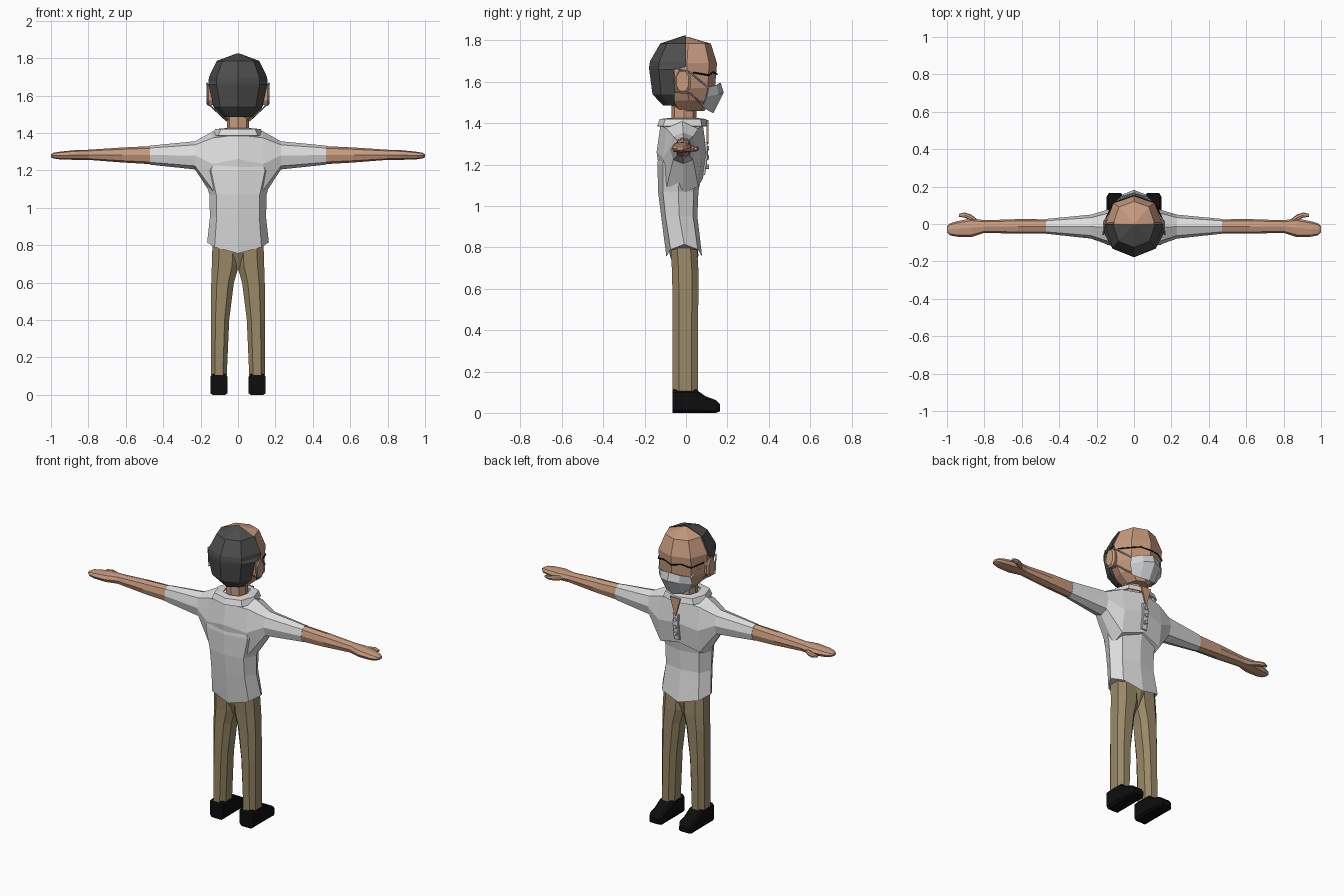
import bpy, bmesh, math
from mathutils import Vector

if "Cube" in bpy.data.objects:
    bpy.data.objects.remove(bpy.data.objects["Cube"])


def material(name, rgb):
    m = bpy.data.materials.new(name)
    m.diffuse_color = (*rgb, 1)
    m.use_nodes = True
    m.node_tree.nodes["Principled BSDF"].inputs["Base Color"].default_value = m.diffuse_color
    return m


SKIN = material("skin", (0.58, 0.33, 0.21))
HAIR = material("dark_grey_hair", (0.075, 0.075, 0.075))
SHIRT = material("white_shirt", (0.74, 0.74, 0.74))
MASK = material("mask_grey", (0.62, 0.64, 0.66))
PANTS = material("khaki", (0.32, 0.25, 0.135))
BLACK = material("black", (0.004, 0.004, 0.004))


def octagon(d):
    return [(1, 0), (d, d), (0, 1), (-d, d), (-1, 0), (-d, -d), (0, -1), (d, -d)]


def chamfered(c):
    return [(1, c), (c, 1), (-c, 1), (-1, c), (-1, -c), (-c, -1), (c, -1), (1, -c)]


def section(axis, pos, a0, a1, b0, b1, shape):
    """Cross-section across one axis, filling the box a0..a1, b0..b1."""
    pts = []
    for u, v in shape:
        p = [(a0 + a1) / 2 + u * (a1 - a0) / 2, (b0 + b1) / 2 + v * (b1 - b0) / 2]
        p.insert(axis, pos)
        pts.append(Vector(p))
    return pts


def finish(ob, mat, mirror=False, thickness=0):
    bpy.context.collection.objects.link(ob)
    ob.data.materials.append(mat)
    if thickness:
        s = ob.modifiers.new("thickness", 'SOLIDIFY')
        s.thickness = thickness
        s.offset = 0
    if mirror:
        m = ob.modifiers.new("mirror", 'MIRROR')
        m.use_mirror_merge = False
    return ob


def loft(name, rings, mat, mirror=False, caps=True, closed=True, thickness=0):
    bm = bmesh.new()
    vs = [[bm.verts.new(p) for p in r] for r in rings]
    n = len(rings[0])
    for r, s in zip(vs, vs[1:]):
        for i in range(n if closed else n - 1):
            j = (i + 1) % n
            bm.faces.new((r[i], r[j], s[j], s[i]))
    if caps:
        bm.faces.new(vs[0])
        bm.faces.new(vs[-1])
    bmesh.ops.recalc_face_normals(bm, faces=bm.faces[:])
    me = bpy.data.meshes.new(name)
    bm.to_mesh(me)
    bm.free()
    return finish(bpy.data.objects.new(name, me), mat, mirror, thickness)


def cord(name, pts, r, mat, mirror=False):
    cu = bpy.data.curves.new(name, 'CURVE')
    cu.dimensions = '3D'
    cu.bevel_depth = r
    cu.bevel_resolution = 0
    cu.use_fill_caps = True
    sp = cu.splines.new('POLY')
    sp.points.add(len(pts) - 1)
    for q, p in zip(sp.points, pts):
        q.co = (*p, 1)
    return finish(bpy.data.objects.new(name, cu), mat, mirror)


# Head: z, half width, back, front
head = [(1.46, .06, -.05, .09), (1.51, .115, -.09, .12), (1.57, .145, -.13, .14),
        (1.69, .15, -.14, .15), (1.785, .108, -.10, .12), (1.818, .008, -.008, .008)]
loft("head", [section(2, z, -w, w, a, b, octagon(.74)) for z, w, a, b in head], SKIN)

# Hair shell over the back half: z, half width, back, front edge
hair = [(1.485, .075, -.11, -.055), (1.54, .13, -.162, -.055), (1.66, .157, -.178, -.055),
        (1.675, .158, -.178, 0), (1.70, .155, -.174, 0), (1.785, .114, -.125, 0), (1.824, .01, -.01, 0)]
loft("hair", [[Vector(p) for p in ((w, f, z), (.73 * w, .74 * b, z), (0, b, z),
              (-.73 * w, .74 * b, z), (-w, f, z))] for z, w, b, f in hair], HAIR)

# Ears
loft("ear", [section(0, .13, -.045, .015, 1.55, 1.645, chamfered(.5)),
             section(0, .158, -.05, .022, 1.545, 1.655, chamfered(.5)),
             section(0, .167, -.045, .012, 1.555, 1.65, chamfered(.5))], SKIN, mirror=True)

# Face mask with its straps
rows = [[(.108, .11, 1.575), (.06, .147, 1.585), (0, .165, 1.595)],
        [(.112, .10, 1.53), (.06, .156, 1.54), (0, .18, 1.548)],
        [(.082, .08, 1.48), (.05, .115, 1.457), (0, .13, 1.45)]]
loft("face_mask", [[Vector(p) for p in r] + [Vector((-x, y, z)) for x, y, z in r[1::-1]]
                   for r in rows], MASK, caps=False, closed=False, thickness=.005)
cord("mask_strap", [(.108, .11, 1.57), (.155, .02, 1.645), (.166, -.058, 1.667),
                    (.163, -.052, 1.55), (.147, .02, 1.545), (.085, .085, 1.485)], .004, MASK, True)

# Thin dark brow line around the face
brow = [(.147, .035, 1.645), (.113, .111, 1.632), (.06, .131, 1.647)]
cord("brow_line", brow + [(0, .15, 1.637)] + [(-x, y, z) for x, y, z in reversed(brow)], .004, BLACK)

# Neck
loft("neck", [section(2, z, -.06, .06, -.07, .05, octagon(.74)) for z in (1.36, 1.50)], SKIN)

# Shirt body with a hem that rises at the sides: z, half width, back, front
body = [(.80, .165, -.095, .078), (.95, .15, -.12, .055), (1.07, .153, -.135, .06),
        (1.2, .19, -.138, .085), (1.30, .14, -.13, .08)]
shirt = loft("shirt_body", [section(2, z, -w, w, a, b, octagon(.76)) for z, w, a, b in body], SHIRT)
for v in shirt.data.vertices:
    if v.co.z < .85:
        v.co.z = .755 + .06 * (abs(v.co.x) / .165) ** 2

# Chest, shoulders and sleeves in one sweep: x, back, front, bottom, top, fullness
half = [(.47, -.052, .027, 1.23, 1.332, .75), (.23, -.078, .05, 1.205, 1.355, .75),
        (.135, -.112, .078, 1.06, 1.408, .8), (0, -.142, .10, 1.11, 1.412, .85)]
full = half + [(-r[0], *r[1:]) for r in half[2::-1]]
loft("shirt_sleeves", [section(0, x, a, b, c, d, octagon(k)) for x, a, b, c, d, k in full], SHIRT)

# Collar
loft("collar", [section(2, 1.422, -.072, .072, -.085, .062, octagon(.76)),
                section(2, 1.418, -.12, .12, -.125, .095, octagon(.76)),
                section(2, 1.385, -.135, .135, -.137, .103, octagon(.76))],
     SHIRT, caps=False, thickness=.006)

# Open neckline, button placket and buttons on the chest
loft("open_neckline", [[Vector(p) for p in ((-.035, y, 1.415), (.035, y, 1.415), (.002, y, 1.30), (-.002, y, 1.30))]
                       for y in (.10, .108)], SKIN)
loft("placket", [section(2, z, -.02, .02, .07, y, chamfered(.8))
                 for z, y in ((1.15, .092), (1.24, .106), (1.31, .104))], SHIRT)
for i, z in enumerate((1.19, 1.235, 1.28)):
    loft(f"button_{i + 1}", [section(1, y, -.011, .011, z - .011, z + .011, octagon(.707))
                             for y in (.09, .112)], MASK)

# Bare forearms and hands: x, back, front, bottom, top
arm = [(.45, -.051, .025, 1.232, 1.33), (.62, -.052, .026, 1.242, 1.322), (.80, -.047, .02, 1.256, 1.31),
       (.87, -.07, .03, 1.256, 1.308), (.95, -.068, .014, 1.258, 1.30),
       (.985, -.06, .003, 1.263, 1.294), (1.0, -.045, -.012, 1.27, 1.286)]
loft("forearm_and_hand", [section(0, x, a, b, c, d, octagon(.76)) for x, a, b, c, d in arm], SKIN, True)
thumb = [(.83, -.01, .018, 1.265, 1.29), (.87, .015, .05, 1.262, 1.292),
         (.905, .034, .062, 1.264, 1.29), (.935, .038, .054, 1.27, 1.284)]
loft("thumb", [section(0, x, a, b, c, d, octagon(.74)) for x, a, b, c, d in thumb], SKIN, True)

# Trousers
leg = [(.105, .06, .145, -.065, .058), (.4, .047, .145, -.065, .058), (.6, .022, .143, -.066, .06),
       (.69, -.005, .14, -.068, .06), (.86, -.01, .135, -.078, .05)]
loft("trouser_leg", [section(2, z, a, b, c, d, chamfered(.5)) for z, a, b, c, d in leg], PANTS, True)
loft("trouser_seat", [section(2, z, -w, w, a, b, octagon(.78))
                      for z, w, a, b in ((.67, .02, -.045, .035), (.76, .10, -.078, .06), (.86, .12, -.09, .05))], PANTS)

# Shoes: y, bottom, top
shoe = [(-.065, 0, .112), (.05, 0, .112), (.095, 0, .08), (.145, 0, .062), (.165, .008, .04)]
loft("shoe", [section(1, y, .057 + .012 * (y > .15), .147 - .012 * (y > .15), a, b, chamfered(.75))
              for y, a, b in shoe], BLACK, True)
